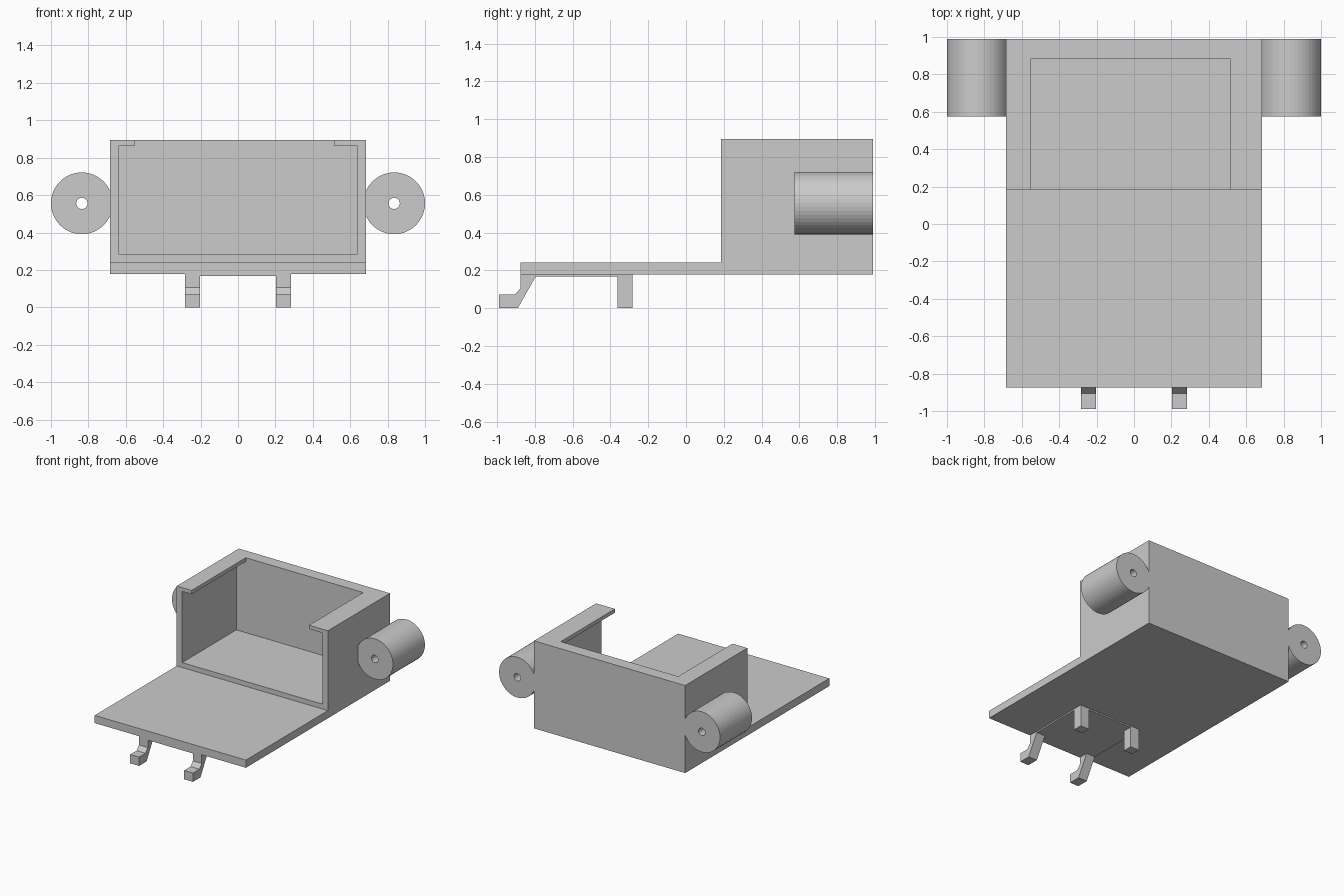
import bpy, bmesh, math

if "Cube" in bpy.data.objects:
    bpy.data.objects.remove(bpy.data.objects["Cube"])


def make_object(name, bm):
    bmesh.ops.recalc_face_normals(bm, faces=bm.faces)
    mesh = bpy.data.meshes.new(name)
    bm.to_mesh(mesh)
    bm.free()
    obj = bpy.data.objects.new(name, mesh)
    bpy.context.collection.objects.link(obj)
    return obj


def extrude_x(name, profile, x0, x1):
    """Extrude a closed (y, z) profile from x0 to x1."""
    bm = bmesh.new()
    face = bm.faces.new([bm.verts.new((x0, y, z)) for y, z in profile])
    ext = bmesh.ops.extrude_face_region(bm, geom=[face])
    verts = [g for g in ext["geom"] if isinstance(g, bmesh.types.BMVert)]
    bmesh.ops.translate(bm, verts=verts, vec=(x1 - x0, 0, 0))
    return make_object(name, bm)


def box(name, x0, x1, y0, y1, z0, z1):
    return extrude_x(name, [(y0, z0), (y1, z0), (y1, z1), (y0, z1)], x0, x1)


def cut(target, cutter):
    cutter.hide_render = True
    mod = target.modifiers.new("cut", "BOOLEAN")
    mod.operation = "DIFFERENCE"
    mod.solver = "EXACT"
    mod.object = cutter
    bpy.context.view_layer.objects.active = target
    bpy.ops.object.modifier_apply(modifier=mod.name)
    bpy.data.objects.remove(cutter)


def tube_y(name, cx, cz, outer, inner, y0, y1, sides=48):
    """Hollow cylinder along y."""
    bm = bmesh.new()
    rings = []
    for r, y in ((outer, y0), (outer, y1), (inner, y1), (inner, y0)):
        rings.append([bm.verts.new((cx + r * math.cos(2 * math.pi * i / sides), y,
                                    cz + r * math.sin(2 * math.pi * i / sides)))
                      for i in range(sides)])
    for k in range(4):
        a, b = rings[k], rings[(k + 1) % 4]
        for i in range(sides):
            j = (i + 1) % sides
            bm.faces.new((a[i], a[j], b[j], b[i]))
    return make_object(name, bm)


BACK = 0.988

# Housing with its front shelf, as one L-shaped profile
housing = extrude_x("housing_and_shelf", [
    (-0.875, 0.179), (BACK, 0.179), (BACK, 0.895),
    (0.185, 0.895), (0.185, 0.242), (-0.875, 0.242)], -0.684, 0.684)

# Front pocket, and the slightly off-centre opening in the roof
cut(housing, box("pocket_cutter", -0.635, 0.635, 0.0, 0.886, 0.282, 0.864))
cut(housing, box("roof_cutter", -0.55, 0.514, 0.0, 0.886, 0.7, 1.1))

# Thin mounting pad under the shelf
box("mounting_pad", -0.284, 0.284, -0.875, -0.282, 0.168, 0.179)

# Hooked front legs, straight rear pegs and side tubes on both sides
hook = [(-0.875, 0.179), (-0.875, 0.107), (-0.905, 0.072), (-BACK, 0.072),
        (-BACK, 0), (-0.89, 0), (-0.795, 0.168), (-0.795, 0.179)]
for side, s in (("left", -1), ("right", 1)):
    x0, x1 = sorted((s * 0.204, s * 0.284))
    extrude_x(side + "_front_hook", hook, x0, x1)
    box(side + "_rear_peg", x0, x1, -0.362, -0.282, 0, 0.179)
    tube_y(side + "_side_tube", s * 0.835, 0.556, 0.165, 0.03, 0.575, BACK)
